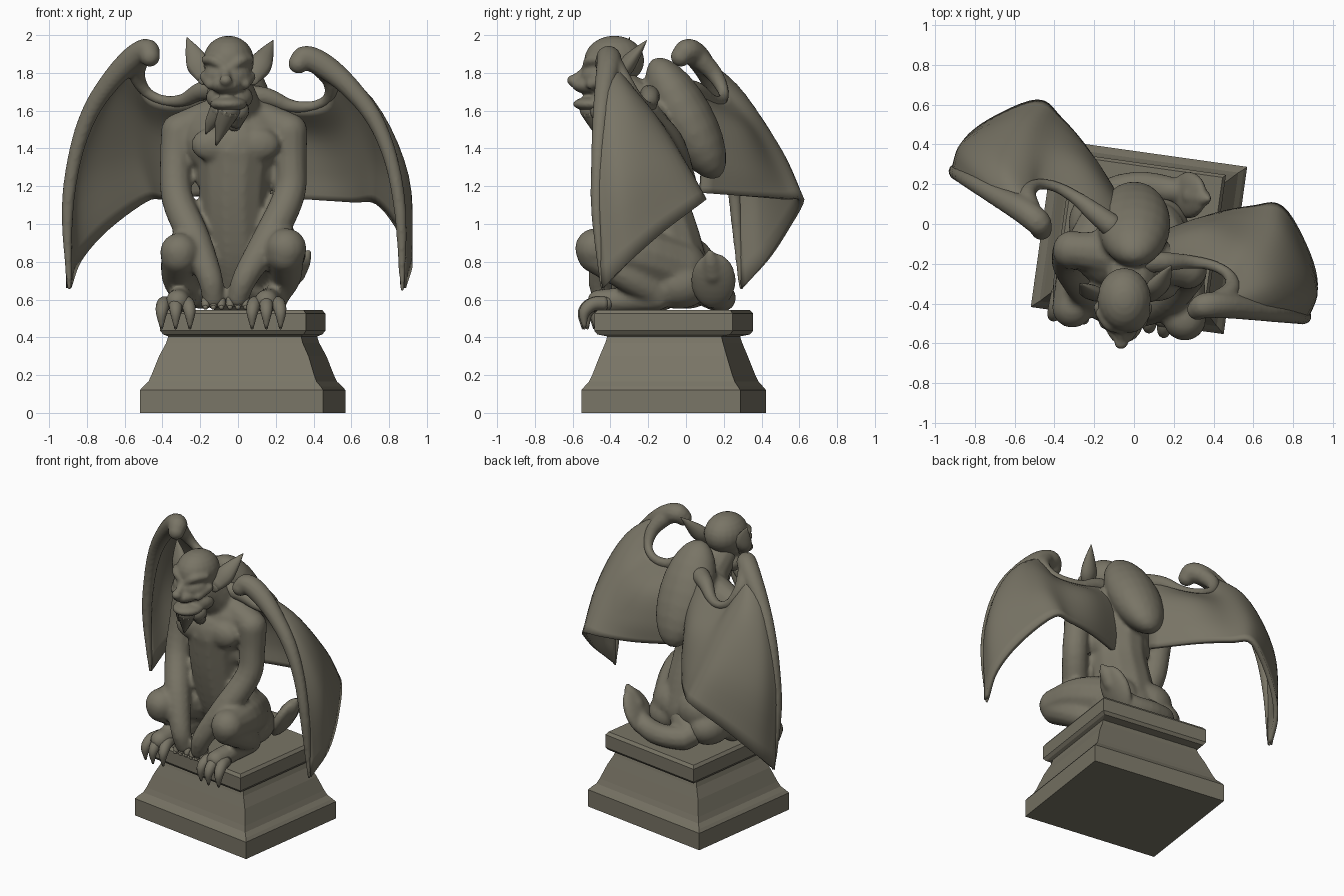
import bpy
import bmesh
from math import radians, cos, sin, tau
from mathutils import Vector, Matrix, Euler

cube = bpy.data.objects.get("Cube")
if cube:
    bpy.data.objects.remove(cube, do_unlink=True)

stone = bpy.data.materials.new("weathered stone")
stone.use_nodes = True
colour = (0.19, 0.176, 0.132, 1)
stone.diffuse_color = colour
bsdf = stone.node_tree.nodes["Principled BSDF"]
bsdf.inputs["Base Color"].default_value = colour
bsdf.inputs["Roughness"].default_value = 0.9


def finish(bm, name, smooth=True):
    """Turn a bmesh into a named object."""
    mesh = bpy.data.meshes.new(name)
    for f in bm.faces:
        f.smooth = smooth
    bm.to_mesh(mesh)
    bm.free()
    mesh.materials.append(stone)
    ob = bpy.data.objects.new(name, mesh)
    bpy.context.collection.objects.link(ob)
    return ob


def fuse(ob, voxel):
    """Melt overlapping shapes into one sculpted skin."""
    m = ob.modifiers.new("fuse", 'REMESH')
    m.mode = 'VOXEL'
    m.voxel_size = voxel
    m.use_smooth_shade = True
    s = ob.modifiers.new("soften", 'SMOOTH')
    s.iterations = 3


def spline(points, steps):
    """Smooth curve through points of any dimension."""
    p = [Vector(q) for q in points]
    p = [2 * p[0] - p[1]] + p + [2 * p[-1] - p[-2]]
    out = []
    for i in range(1, len(p) - 2):
        a, b, c, d = p[i - 1:i + 3]
        for k in range(steps):
            t = k / steps
            out.append(0.5 * (2 * b + (c - a) * t + (2 * a - 5 * b + 4 * c - d) * t * t
                              + (3 * b - a - 3 * c + d) * t ** 3))
    return out + [p[-2]]


def blob(bm, centre, radii, tilt=(0, 0, 0)):
    m = Matrix.LocRotScale(Vector(centre), Euler(tilt), Vector(radii))
    bmesh.ops.create_uvsphere(bm, u_segments=20, v_segments=12, radius=1, matrix=m)


def tube(bm, points, sides=12, steps=4):
    """Tapered round limb through (x, y, z, radius) points."""
    path = spline(points, steps)
    pos = [q.xyz for q in path]
    rad = [max(q[3], 0.004) for q in path]
    rings, last = [], None
    for i, c in enumerate(pos):
        t = (pos[min(i + 1, len(pos) - 1)] - pos[max(i - 1, 0)]).normalized()
        if last is None:
            side = t.orthogonal().normalized()
        else:
            side = last.rotation_difference(t) @ side
        last = t
        up = t.cross(side)
        rings.append([bm.verts.new(c + rad[i] * (side * cos(tau * k / sides) + up * sin(tau * k / sides)))
                      for k in range(sides)])
    for a, b in zip(rings, rings[1:]):
        for k in range(sides):
            n = (k + 1) % sides
            bm.faces.new((a[k], a[n], b[n], b[k]))
    bm.faces.new(rings[0][::-1])
    bm.faces.new(rings[-1])
    for c, r in ((pos[0], rad[0]), (pos[-1], rad[-1])):
        blob(bm, c, (r * 0.98,) * 3)


# Pedestal: moulded rectangular profile (half width, half depth, height)
PROFILE = [(.49, .425, 0), (.49, .425, .12), (.475, .41, .14), (.45, .39, .165), (.435, .375, .2),
           (.40, .34, .3), (.365, .315, .37), (.355, .305, .405), (.375, .355, .415),
           (.39, .37, .435), (.39, .37, .525), (.375, .355, .545)]
bm = bmesh.new()
rings = [[bm.verts.new((w * sx, d * sy, z)) for sx, sy in ((-1, -1), (1, -1), (1, 1), (-1, 1))]
         for w, d, z in PROFILE]
for a, b in zip(rings, rings[1:]):
    for k in range(4):
        n = (k + 1) % 4
        bm.faces.new((a[k], a[n], b[n], b[k]))
bm.faces.new(rings[0][::-1])
bm.faces.new(rings[-1])
bm.transform(Matrix.Translation((0.025, -0.065, 0)) @ Matrix.Rotation(radians(-8), 4, 'Z'))
finish(bm, "pedestal", smooth=False)

# Body: torso, hunched back, arms and folded legs
bm = bmesh.new()
blob(bm, (-.02, -.19, 1.44), (.28, .17, .22), (0, 0, -.15))
blob(bm, (-.01, -.17, 1.27), (.225, .16, .17), (0, 0, -.15))
blob(bm, (0, 0, 1.56), (.185, .145, .36), (.5, 0, 0))
for x in (-.13, .1):
    blob(bm, (x, -.33, 1.42), (.12, .06, .09))
tube(bm, [(-.01, -.2, 1.4, .21), (-.02, -.18, 1.15, .19), (-.01, -.11, .9, .195), (0, -.05, .74, .18)])
tube(bm, [(-.31, -.13, 1.5, .09), (-.02, -.16, 1.57, .12), (.27, -.23, 1.5, .09)])
tube(bm, [(-.03, -.36, 1.72, .11), (-.01, -.25, 1.62, .13), (0, -.15, 1.5, .15)])
# right arm and hand
tube(bm, [(-.31, -.13, 1.49, .1), (-.33, -.16, 1.33, .085), (-.32, -.22, 1.13, .085),
          (-.23, -.35, .92, .085), (-.15, -.43, .72, .068), (-.13, -.42, .61, .06)])
# left arm and hand
tube(bm, [(.27, -.23, 1.49, .1), (.28, -.24, 1.33, .085), (.27, -.27, 1.15, .085),
          (.16, -.39, .92, .085), (.04, -.45, .72, .068), (0, -.44, .61, .055)])
# thighs, shins and feet
tube(bm, [(-.12, 0, .78, .16), (-.24, -.2, .83, .14), (-.31, -.42, .85, .105)])
tube(bm, [(-.31, -.42, .83, .1), (-.32, -.26, .72, .085), (-.28, -.12, .63, .075)])
tube(bm, [(-.28, -.12, .61, .07), (-.32, -.42, .59, .065)])
tube(bm, [(.1, -.04, .76, .16), (.21, -.27, .84, .145), (.255, -.48, .87, .11)])
tube(bm, [(.25, -.48, .84, .1), (.25, -.3, .72, .085), (.2, -.15, .63, .075)])
tube(bm, [(.2, -.15, .61, .07), (.15, -.46, .59, .065)])
# haunches on the ground
for x, y in ((-.19, 0), (.14, -.04)):
    blob(bm, (x, y, .68), (.14, .17, .13))
fuse(finish(bm, "body"), .016)

# Head: skull, muzzle, open jaw and heavy brow
bm = bmesh.new()
blob(bm, (-.05, -.38, 1.865), (.135, .16, .132))
blob(bm, (-.055, -.43, 1.78), (.13, .13, .09))
blob(bm, (-.06, -.5, 1.735), (.085, .105, .05))
blob(bm, (-.05, -.485, 1.635), (.1, .115, .04))
blob(bm, (-.045, -.4, 1.67), (.125, .1, .08))
blob(bm, (-.065, -.6, 1.76), (.035, .03, .03))
tube(bm, [(-.065, -.5, 1.83, .03), (-.065, -.59, 1.765, .025)])
for s in (-1, 1):
    x = -.055
    tube(bm, [(x + .12 * s, -.45, 1.87, .022), (x + .07 * s, -.51, 1.865, .028), (x + .01 * s, -.53, 1.825, .022)])
    blob(bm, (x + .055 * s, -.495, 1.815), (.028, .022, .018))
    tube(bm, [(x + .12 * s, -.42, 1.78, .03), (x + .09 * s, -.5, 1.74, .03)])
fuse(finish(bm, "head"), .011)

# Ears: long cones sweeping up and back
for side, tip in (("right", (-.27, -.3, 1.985)), ("left", (.185, -.21, 1.97))):
    s = -1 if side == "right" else 1
    base = Vector((-.05 + .13 * s, -.38, 1.77))
    tip = Vector(tip)
    bm = bmesh.new()
    tube(bm, [(*base, .035), (*base.lerp(tip, .33), .062), (*base.lerp(tip, .65), .042), (*tip, .004)])
    # flatten the front of the ear
    for v in bm.verts:
        t = max(0, min(1, (v.co - base).dot(tip - base) / (tip - base).length_squared))
        mid = base.lerp(tip, t)
        v.co.y = mid.y + (v.co.y - mid.y) * (.35 if v.co.y < mid.y else .7)
    finish(bm, side + "_ear")

# Beard strands under the chin
bm = bmesh.new()
tube(bm, [(-.05, -.5, 1.61, .065), (-.08, -.47, 1.53, .045), (-.115, -.44, 1.42, .006)])
tube(bm, [(-.09, -.47, 1.61, .06), (-.14, -.44, 1.54, .035), (-.17, -.42, 1.48, .006)])
tube(bm, [(0, -.45, 1.6, .06), (-.02, -.4, 1.53, .04)])
finish(bm, "beard")

# Claws curling over the pedestal edge
for name, cx, cy in (("right_claws", -.33, -.41), ("left_claws", .15, -.47)):
    bm = bmesh.new()
    for k in (-1, 0, 1):
        x = cx + .065 * k
        y = cy + .015 * abs(k) - .008 * k
        tube(bm, [(x - .015 * k, y + .04, .58, .038), (x, y - .03, .575, .037),
                  (x + .01 * k, y - .075, .53, .03), (x + .01 * k, y - .075, .45, .008)])
    finish(bm, name)

# Fingers resting on the plinth
for name, cx, cy in (("right_fingers", -.13, -.41), ("left_fingers", 0, -.42)):
    bm = bmesh.new()
    for k in (-1, 0, 1):
        tube(bm, [(cx + .03 * k, cy, .62, .028), (cx + .04 * k, cy - .03, .58, .026),
                  (cx + .042 * k, cy - .05, .56, .014)])
    finish(bm, name)

# Tail: sweeps round the back and ends in a broad pointed leaf
bm = bmesh.new()
tube(bm, [(-.02, .04, .7, .1), (-.12, .14, .63, .085), (.02, .19, .61, .075), (.18, .17, .62, .07), (.3, .15, .72, .04)])
blob(bm, (.275, .145, .7), (.05, .12, .165), (0, .5, 0))
tube(bm, [(.3, .14, .74, .06), (.35, .13, .815, .042), (.385, .125, .865, .008)])
fuse(finish(bm, "tail"), .013)

# Wings: membrane columns from the shoulder out to the leading bone, top to trailing edge
COLUMNS = [
    [(.05, -.18, 1.69), (.06, -.1, 1.5), (.06, -.08, 1.3), (.06, -.09, 1.15)],
    [(.30, -.19, 1.61), (.34, -.04, 1.47), (.36, .02, 1.28), (.37, .03, 1.13)],
    [(.47, -.25, 1.64), (.53, -.1, 1.48), (.58, .01, 1.28), (.60, .08, 1.12)],
    [(.48, -.33, 1.76), (.62, -.2, 1.6), (.72, -.05, 1.35), (.74, .08, 1.11)],
    [(.44, -.38, 1.84), (.68, -.3, 1.66), (.83, -.2, 1.32), (.86, -.12, .96)],
    [(.41, -.42, 1.88), (.71, -.39, 1.64), (.89, -.35, 1.25), (.91, -.3, .8)],
    [(.37, -.45, 1.88), (.70, -.45, 1.6), (.85, -.47, 1.2), (.875, -.44, .66)]]
BONE = [(.32, -.43, 1.85, .055), (.36, -.41, 1.88, .066), (.46, -.41, 1.835, .066), (.59, -.43, 1.725, .055),
        (.72, -.45, 1.56, .046), (.81, -.465, 1.34, .038), (.86, -.47, 1.05, .032), (.87, -.44, .66, .014)]
HOOK = [(.42, -.39, 1.85, .055), (.49, -.33, 1.76, .045), (.48, -.26, 1.67, .03),
        (.4, -.21, 1.625, .028), (.28, -.19, 1.625, .035), (.16, -.19, 1.67, .05), (.05, -.19, 1.68, .06)]
TURN = Matrix.Rotation(radians(-38), 3, 'Z')


def place(p, side):
    """The right wing mirrors the left, swung back with the twist of the spine."""
    if side == "left":
        return Vector(p)
    q = TURN @ Vector((-p[0], p[1], p[2])) * .97 + Vector((.035, .11, 0))
    q.z = .63 + (p[2] - .63) * 1.03
    return Vector((*q, *p[3:]))


for side in ("left", "right"):
    bm = bmesh.new()
    columns = [spline([place(p, side) for p in c], 5) for c in COLUMNS]
    rows = [spline(r, 5) for r in zip(*columns)]
    grid = [[bm.verts.new(p) for p in r] for r in rows]
    for a, b in zip(grid, grid[1:]):
        for k in range(len(a) - 1):
            bm.faces.new((a[k], a[k + 1], b[k + 1], b[k]))
    wing = finish(bm, side + "_wing_membrane")
    solid = wing.modifiers.new("thickness", 'SOLIDIFY')
    solid.thickness = .03
    solid.offset = 0
    # leading bone and curled shoulder edge
    bm = bmesh.new()
    tube(bm, [place(p, side) for p in BONE])
    tube(bm, [place(p, side) for p in HOOK])
    fuse(finish(bm, side + "_wing_bones"), .012)
